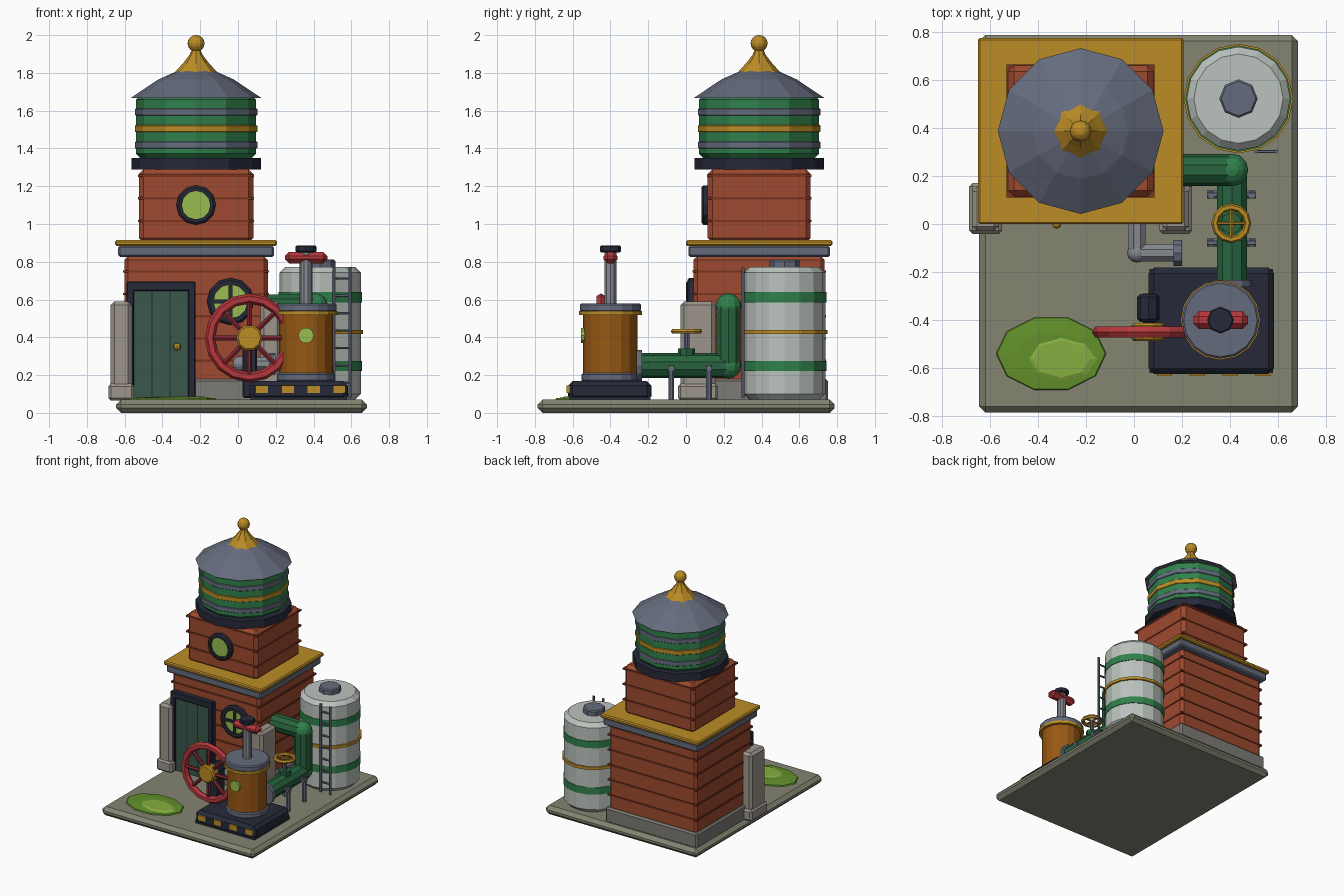
import bpy, bmesh
from math import pi, cos, sin
from mathutils import Vector, Matrix

if "Cube" in bpy.data.objects:
    bpy.data.objects.remove(bpy.data.objects["Cube"])

mats = {}
COL = dict(stone='828471', plinth='7d7a75', brick='9d4b33', mortar='7a3826', navy='2a2d3b', slate='656b7c',
           gold='b98b2a', green='34804d', pipe='2b6440', lime='98bc50', door='3d584c', column='9b948b',
           white='b9c1bb', copper='96581a', red='b53a3f', spoke='7d2a33', steel='85878f', grass='63902f',
           grass2='86ad43')

def paint(ob, c):
    if c not in mats:
        rgb = [(int(COL[c][i:i + 2], 16) / 255) ** 2.2 for i in (0, 2, 4)]
        mats[c] = bpy.data.materials.new(c)
        mats[c].diffuse_color = (*rgb, 1)
    ob.data.materials.append(mats[c])

def finish(name, bm, c, mat=None):
    if mat:
        bm.transform(mat)
    bmesh.ops.recalc_face_normals(bm, faces=bm.faces)
    me = bpy.data.meshes.new(name)
    bm.to_mesh(me)
    bm.free()
    ob = bpy.data.objects.new(name, me)
    bpy.context.collection.objects.link(ob)
    paint(ob, c)
    return ob

def box(name, x, y, z, c, bev=0.0):
    """Box from (min, max) pairs with optional chamfer."""
    bm = bmesh.new()
    bmesh.ops.create_cube(bm, size=1)
    for v in bm.verts:
        v.co = Vector([(a + b) / 2 + k * (b - a) for k, (a, b) in zip(v.co, (x, y, z))])
    if bev:
        bmesh.ops.bevel(bm, geom=bm.edges[:], offset=bev, segments=1, affect='EDGES')
    return finish(name, bm, c)

def lathe(name, prof, loc, c, n=12, axis=(0, 0, 1), sx=1, sy=1, closed=False, phase=0):
    """Revolve (radius, height) points around an axis through loc."""
    bm = bmesh.new()
    rings = []
    for r, h in prof:
        rings.append([bm.verts.new((r * sx * cos(phase + 2 * pi * i / n), r * sy * sin(phase + 2 * pi * i / n), h))
                      for i in range(n)])
    pairs = list(zip(rings, rings[1:])) + ([(rings[-1], rings[0])] if closed else [])
    for a, b in pairs:
        for i in range(n):
            j = (i + 1) % n
            bm.faces.new((a[i], a[j], b[j], b[i]))
    if not closed:
        bm.faces.new(rings[0])
        bm.faces.new(rings[-1])
    rot = Vector((0, 0, 1)).rotation_difference(Vector(axis)).to_matrix().to_4x4()
    return finish(name, bm, c, Matrix.Translation(loc) @ rot)

def cyl(name, loc, r, h0, h1, c, n=12, axis=(0, 0, 1), bev=0.0):
    prof = [(r, h0), (r, h1)]
    if bev:
        prof = [(r - bev, h0), (r, h0 + bev), (r, h1 - bev), (r - bev, h1)]
    return lathe(name, prof, loc, c, n, axis)

def rod(name, a, b, r, c, n=8):
    d = Vector(b) - Vector(a)
    return lathe(name, [(r, 0), (r, d.length)], a, c, n, d.normalized(), phase=pi / n)

def torus(name, loc, R, r, c, n=16, axis=(0, 0, 1), m=6):
    return lathe(name, [(R + r * cos(2 * pi * i / m), r * sin(2 * pi * i / m)) for i in range(m)],
                 loc, c, n, axis, closed=True)

def ball(name, loc, r, c, u=12, v=8):
    bm = bmesh.new()
    bmesh.ops.create_uvsphere(bm, u_segments=u, v_segments=v, radius=r)
    return finish(name, bm, c, Matrix.Translation(loc))

FRONT = (0, -1, 0)
TX, TY = -0.222, 0.387

def tower_box(name, hx, hy, z0, z1, c, bev=0.0):
    return box(name, (TX - hx, TX + hx), (TY - hy, TY + hy), (z0, z1), c, bev)

# Ground slab and grass
box('ground_slab', (-0.645, 0.683), (-0.785, 0.787), (0.0, 0.07), 'stone', 0.026)
lathe('grass_patch', [(1, 0.065), (0.97, 0.078), (0.6, 0.084)], (-0.345, -0.54, 0), 'grass', 10, sx=0.232, sy=0.16)
lathe('grass_highlight', [(1, 0.08), (0.8, 0.088)], (-0.302, -0.562, 0), 'grass2', 8, sx=0.148, sy=0.097)

# Brick tower with courses and cornice
tower_box('plinth', 0.4, 0.365, 0.06, 0.18, 'plinth', 0.012)
tower_box('lower_walls', 0.38, 0.347, 0.15, 0.83, 'brick', 0.02)
for i in range(5):
    z = 0.27 + i * 0.118
    tower_box('lower_course', 0.386, 0.353, z, z + 0.012, 'mortar')
tower_box('cornice', 0.412, 0.375, 0.825, 0.885, 'slate', 0.01)
tower_box('cornice_cap', 0.428, 0.388, 0.883, 0.914, 'gold', 0.008)
tower_box('upper_walls', 0.303, 0.272, 0.9, 1.29, 'brick', 0.025)
for z in (1.01, 1.13, 1.25):
    tower_box('upper_course', 0.308, 0.277, z, z + 0.012, 'mortar')

# Water drum, roof and finial
C = (TX, TY, 0)
cyl('drum_platform', C, 0.343, 1.288, 1.35, 'navy')
cyl('drum', C, 0.318, 1.35, 1.68, 'green', bev=0.022)
for z, c in ((1.418, 'slate'), (1.505, 'gold'), (1.593, 'slate')):
    cyl('drum_band', C, 0.324, z - 0.018, z + 0.018, c, bev=0.003)
lathe('roof', [(0.345, 1.668), (0.2, 1.765), (0.1, 1.81)], C, 'slate')
lathe('finial', [(0.12, 1.795), (0.07, 1.85), (0.035, 1.895), (0.02, 1.93)], C, 'gold', 8)
ball('finial_ball', (TX, TY, 1.956), 0.045, 'gold')

# Round windows
def window(x, y, z, r, bars):
    lathe('window_frame', [(r, 0), (r, 0.025), (r - 0.012, 0.035), (r * 0.72, 0.035), (r * 0.72, 0)],
          (x, y, z), 'navy', 12, FRONT, closed=True)
    cyl('window_glass', (x, y, z), r * 0.74, 0, 0.022, 'lime', 12, FRONT)
    if bars:
        q = r * 0.74
        box('window_bar_v', (x - 0.01, x + 0.01), (y - 0.033, y), (z - q, z + q), 'navy')
        box('window_bar_h', (x - q, x + q), (y - 0.033, y), (z - 0.01, z + 0.01), 'navy')

window(TX, 0.117, 1.1, 0.105, False)
window(-0.04, 0.042, 0.59, 0.125, True)

# Door
for x in (-0.57, -0.245):
    box('door_jamb', (x - 0.02, x + 0.02), (0.0, 0.06), (0.07, 0.69), 'navy', 0.006)
box('door_lintel', (-0.59, -0.225), (0.0, 0.06), (0.645, 0.695), 'navy', 0.006)
box('door', (-0.555, -0.26), (0.015, 0.06), (0.075, 0.65), 'door')
for x in (-0.455, -0.36):
    box('door_seam', (x - 0.003, x + 0.003), (0.012, 0.03), (0.08, 0.645), 'navy')
ball('door_knob', (-0.322, 0.0, 0.35), 0.02, 'gold', 8, 6)

# Corner buttresses
for s in (-1, 1):
    x = TX + s * 0.396
    box('buttress', (x - 0.056, x + 0.056), (-0.03, 0.155), (0.07, 0.59), 'column', 0.02)
    box('buttress_foot', (x - 0.068, x + 0.068), (-0.042, 0.17), (0.065, 0.155), 'column', 0.014)

# White storage tank
K = (0.435, 0.522, 0)
cyl('storage_tank', K, 0.216, 0.07, 0.772, 'white', 16, bev=0.03)
for z in (0.248, 0.612):
    cyl('tank_band', K, 0.221, z - 0.027, z + 0.027, 'green', 16)
cyl('tank_hoop', K, 0.228, 0.418, 0.44, 'gold', 16)
cyl('tank_hatch', K, 0.08, 0.76, 0.812, 'slate', 8, bev=0.008)

# Ladder
for x in (0.508, 0.592):
    rod('ladder_rail', (x, 0.302, 0.08), (x, 0.302, 0.77), 0.009, 'slate', 6)
for i in range(7):
    z = 0.16 + i * 0.092
    rod('ladder_rung', (0.508, 0.302, z), (0.592, 0.302, z), 0.007, 'slate', 6)

# Green feed pipe with rounded corners
P = [(0.1, 0.225, 0.565), (0.408, 0.225, 0.565), (0.408, 0.225, 0.25), (0.408, -0.26, 0.25)]
for a, b in zip(P, P[1:]):
    rod('feed_pipe', a, b, 0.066, 'pipe', 10)
for p in P[1:3]:
    ball('feed_pipe_elbow', p, 0.068, 'green')
cyl('feed_flange', (0.408, -0.25, 0.25), 0.083, -0.012, 0.016, 'slate', 12, (0, 1, 0))
for y in (0.122, -0.078):
    for x in (0.322, 0.49):
        rod('pipe_leg', (x, y, 0.06), (x, y, 0.25), 0.017, 'slate')
    rod('pipe_saddle', (0.305, y, 0.235), (0.507, y, 0.235), 0.018, 'slate')

# Valve handwheel
rod('valve_stem', (0.405, 0.003, 0.28), (0.405, 0.003, 0.435), 0.016, 'slate')
cyl('valve_bonnet', (0.405, 0.003, 0), 0.045, 0.29, 0.34, 'pipe', 8)
torus('valve_wheel', (0.405, 0.003, 0.432), 0.068, 0.015, 'gold', 12)
for d in ((1, 0), (0, 1)):
    rod('valve_spoke', (0.405 - d[0] * .065, 0.003 - d[1] * .065, .432),
        (0.405 + d[0] * .065, 0.003 + d[1] * .065, .432), 0.008, 'gold', 6)

# Grey outlet pipe from the tower wall
rod('outlet_pipe', (0.012, 0.06, 0.26), (0.012, -0.12, 0.26), 0.038, 'steel')
ball('outlet_elbow', (0.012, -0.12, 0.26), 0.041, 'steel')
rod('outlet_pipe', (0.012, -0.12, 0.26), (0.19, -0.12, 0.26), 0.038, 'steel')
cyl('outlet_flange', (0.165, -0.12, 0.26), 0.057, 0, 0.034, 'slate', 10, (1, 0, 0))

# Engine base with hazard stripes
box('engine_base', (0.06, 0.583), (-0.625, -0.182), (0.065, 0.168), 'navy', 0.024)
box('engine_skid', (0.065, 0.578), (-0.62, -0.187), (0.065, 0.1), 'navy')
for i in range(4):
    x = 0.095 + i * 0.137
    box('hazard_stripe', (x, x + 0.064), (-0.632, -0.61), (0.105, 0.145), 'gold')

# Boiler and piston
B = (0.36, -0.4, 0)
cyl('boiler', B, 0.144, 0.16, 0.54, 'copper', 16)
cyl('boiler_foot', B, 0.154, 0.165, 0.21, 'slate', 16, bev=0.008)
cyl('boiler_hoop', B, 0.166, 0.518, 0.54, 'gold', 16)
cyl('boiler_lid', B, 0.161, 0.535, 0.58, 'slate', 16, bev=0.008)
cyl('sight_glass', (0.36, -0.53, 0.41), 0.042, 0, 0.026, 'lime', 10, FRONT)
cyl('piston_rod', B, 0.034, 0.57, 0.86, 'steel', 10)
box('piston_handle', (0.248, 0.474), (-0.437, -0.363), (0.792, 0.852), 'red', 0.022)
cyl('piston_nut', B, 0.056, 0.85, 0.886, 'navy', 8, bev=0.006)

# Flywheel on its bearing
W = Vector((0.06, -0.45, 0.397))
torus('flywheel_rim', W, 0.208, 0.027, 'red', 16, FRONT)
for i in range(8):
    d = Vector((cos(i * pi / 4), 0, sin(i * pi / 4)))
    rod('flywheel_spoke', W + d * 0.04, W + d * 0.205, 0.015, 'spoke', 6)
cyl('flywheel_hub', W, 0.07, -0.038, 0.038, 'gold', 10, FRONT, bev=0.01)
rod('flywheel_axle', W, (0.06, -0.29, 0.397), 0.025, 'navy')
cyl('axle_bearing', (0.06, -0.35, 0.397), 0.047, -0.058, 0.058, 'navy', 8, FRONT, bev=0.012)
box('bearing_pedestal', (0.025, 0.1), (-0.395, -0.305), (0.08, 0.39), 'navy', 0.008)

for m in bpy.data.materials:
    if m.users and not m.is_grease_pencil:
        m.use_nodes = True
        m.node_tree.nodes["Principled BSDF"].inputs["Base Color"].default_value = m.diffuse_color
